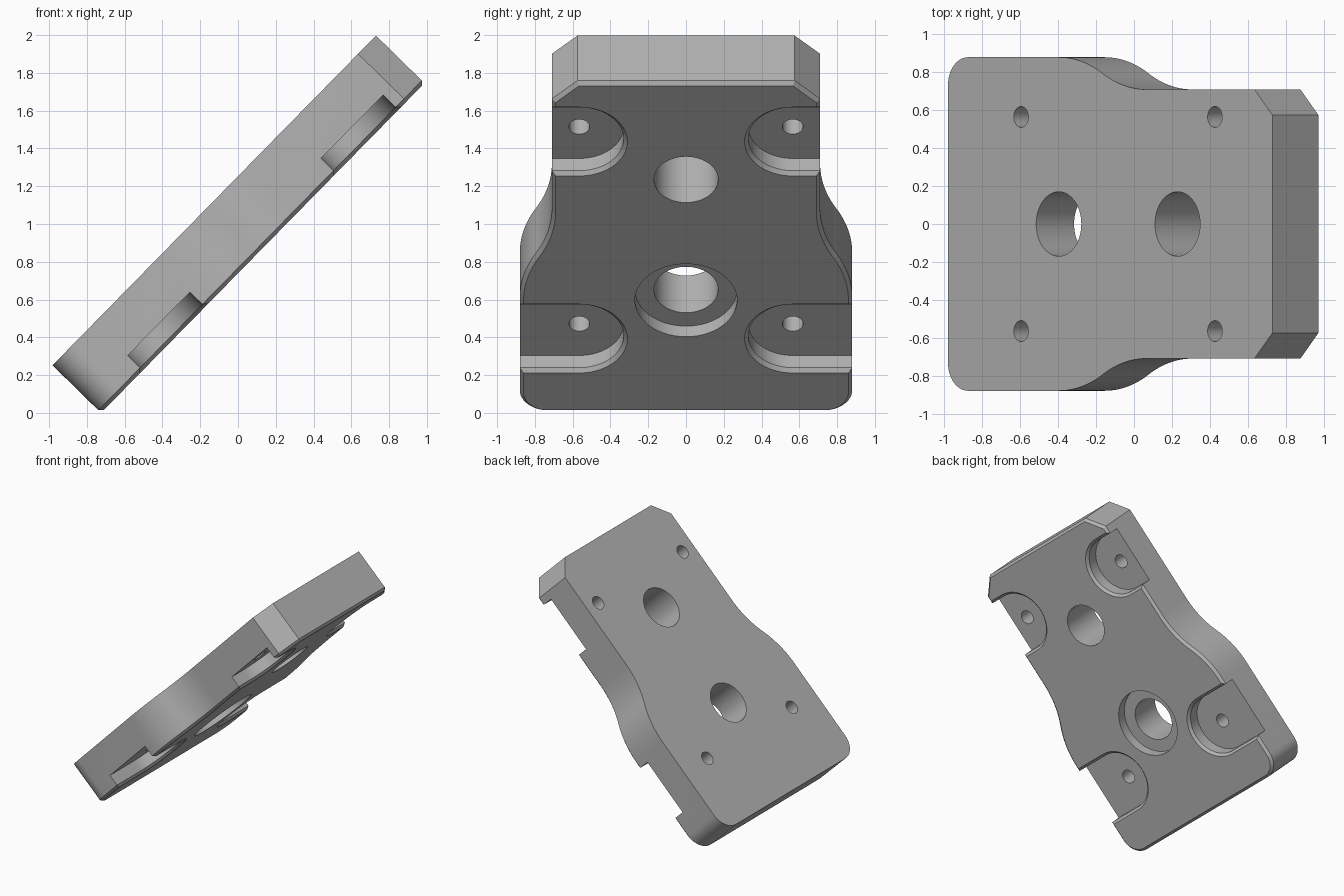
import bpy, bmesh
from math import sin, cos, pi, radians, asin
from mathutils import Matrix, Vector

old = bpy.data.objects.get("Cube")
if old:
    bpy.data.objects.remove(old, do_unlink=True)

LENGTH, THICK, CHAMFER = 2.445, 0.36, 0.02
WIDE, NARROW = 0.88, 0.71
BOLT_Y, BOLT_R, POCKET_R = 0.565, 0.055, 0.235
TILT = Matrix.Translation((-0.725, 0, 0)) @ Matrix.Rotation(radians(-45.55), 4, 'Y')

grey = bpy.data.materials.new("plain grey")
grey.use_nodes = True
grey.diffuse_color = (0.45, 0.45, 0.45, 1)
grey.node_tree.nodes["Principled BSDF"].inputs["Base Color"].default_value = (0.45, 0.45, 0.45, 1)


def offset(loop, d):
    """Grow a clockwise loop outward by d with mitred corners."""
    out = []
    for i, p in enumerate(loop):
        a = (p - loop[i - 1]).normalized()
        b = (loop[(i + 1) % len(loop)] - p).normalized()
        na, nb = Vector((-a.y, a.x)), Vector((-b.y, b.x))
        out.append(p + (na + nb) * (d / (1 + na.dot(nb))))
    return out


def loft(name, loop, levels):
    """Closed solid through copies of a loop at (height, offset) levels, tilted into place."""
    bm = bmesh.new()
    rings = [[bm.verts.new(TILT @ Vector((p.x, p.y, h))) for p in offset(loop, d)]
             for h, d in levels]
    for low, high in zip(rings, rings[1:]):
        for i in range(len(loop)):
            bm.faces.new((low[i - 1], low[i], high[i], high[i - 1]))
    bm.faces.new(rings[0])
    bm.faces.new(rings[-1])
    bmesh.ops.recalc_face_normals(bm, faces=bm.faces)
    mesh = bpy.data.meshes.new(name)
    bm.to_mesh(mesh)
    bm.free()
    mesh.materials.append(grey)
    obj = bpy.data.objects.new(name, mesh)
    bpy.context.collection.objects.link(obj)
    return obj


def arc(cx, cy, r, start, end, steps):
    angles = [radians(start + (end - start) * i / steps) for i in range(steps + 1)]
    return [Vector((cx + r * cos(t), cy + r * sin(t))) for t in angles]


def mirrored(loop):
    return [Vector((p.x, -p.y)) for p in reversed(loop)]


# Plate outline: rounded low corners, S-shaped waist, clipped high corners
s0, s1 = 0.835, 1.495
half, drop = (s1 - s0) / 2, (WIDE - NARROW) / 2
bend = (half ** 2 + drop ** 2) / (2 * drop)
swing = asin(half / bend) * 180 / pi
side = arc(0.15, WIDE - 0.15, 0.15, 180, 90, 12)
side += arc(s0, WIDE - bend, bend, 90, 90 - swing, 12)
side += arc(s1, NARROW + bend, bend, 270 - swing, 270, 12)[1:]
side += [Vector((LENGTH - 0.135, NARROW)), Vector((LENGTH, NARROW - 0.135))]
plate = loft("mounting_plate", side + mirrored(side),
             [(0, -CHAMFER), (CHAMFER, 0), (THICK, 0)])

# Cutters: bolt pockets with chamfered rims, bolt holes, main holes, counterbore
through = [(-0.1, 0), (THICK + 0.1, 0)]
cutters = []
for u in (0.551, 2.012):
    pocket = [Vector((u - POCKET_R, 1.2)), Vector((u + POCKET_R, 1.2))]
    pocket += arc(u, BOLT_Y, POCKET_R, 0, -180, 32)
    for loop in (pocket, mirrored(pocket)):
        cutters.append(loft("pocket_cutter", loop,
                            [(-CHAMFER, 2 * CHAMFER), (CHAMFER, 0), (0.112, 0)]))
    for y in (BOLT_Y, -BOLT_Y):
        cutters.append(loft("bolt_hole_cutter", arc(u, y, BOLT_R, 360, 0, 32)[:-1], through))
for u in (0.835, 1.73):
    cutters.append(loft("main_hole_cutter", arc(u, 0, 0.17, 360, 0, 64)[:-1], through))
cutters.append(loft("counterbore_cutter", arc(0.835, 0, 0.27, 360, 0, 64)[:-1],
                    [(-0.1, 0), (0.08, 0)]))

# Cut the plate and drop the helpers
bpy.ops.object.select_all(action='DESELECT')
plate.select_set(True)
bpy.context.view_layer.objects.active = plate
for cutter in cutters:
    cutter.hide_render = True
    mod = plate.modifiers.new("cut", 'BOOLEAN')
    mod.operation, mod.solver, mod.object = 'DIFFERENCE', 'EXACT', cutter
    bpy.ops.object.modifier_apply(modifier=mod.name)
    bpy.data.objects.remove(cutter, do_unlink=True)

bpy.ops.object.shade_smooth_by_angle(angle=radians(25))
